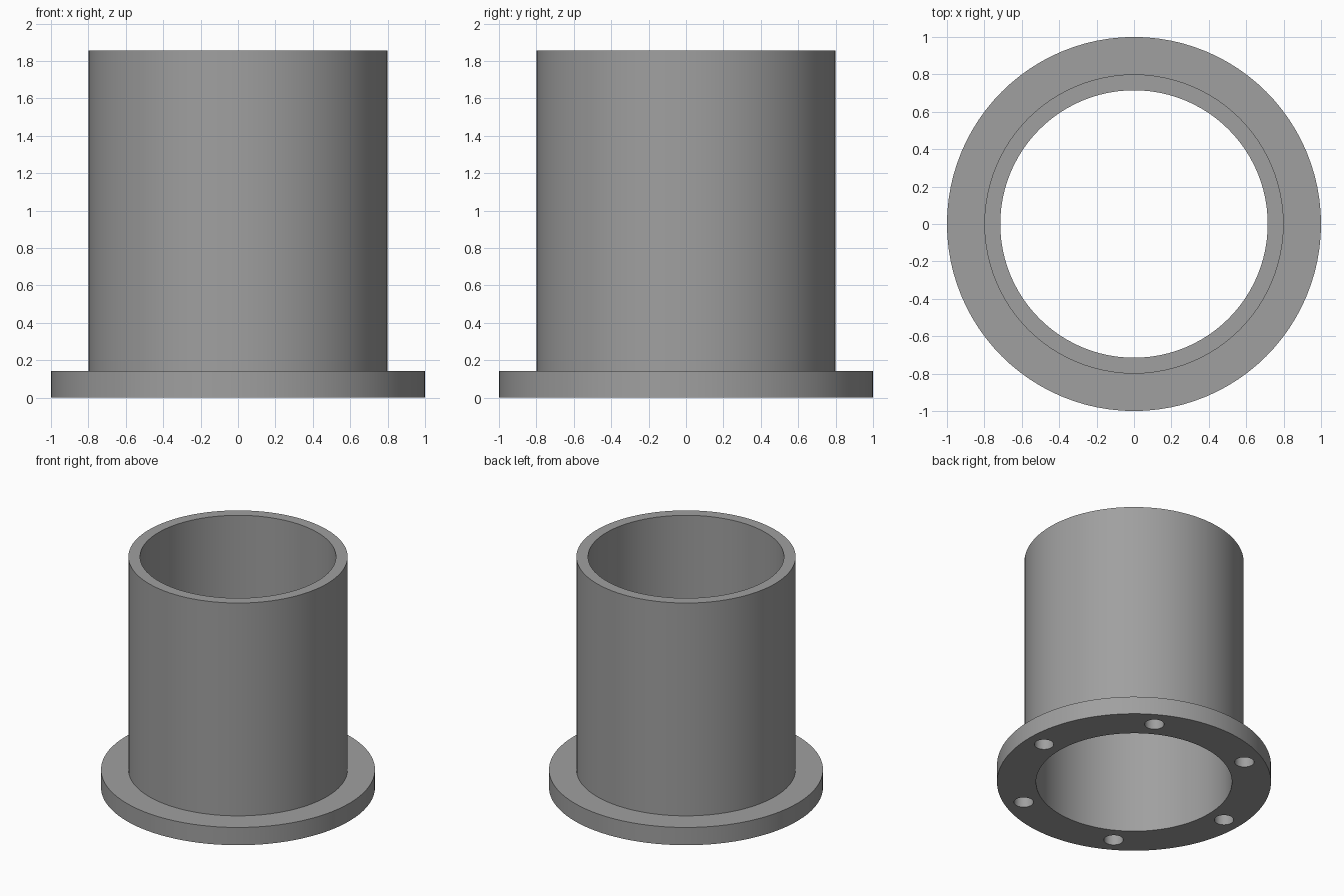
import bpy, bmesh, math

if "Cube" in bpy.data.objects:
    bpy.data.objects.remove(bpy.data.objects["Cube"])

SEGMENTS = 96
BORE, TUBE, FLANGE = 0.715, 0.80, 1.0      # radii
FLANGE_TOP, HEIGHT = 0.143, 1.857
HOLE_COUNT, HOLE_RADIUS, HOLE_CIRCLE, HOLE_DEPTH = 6, 0.071, 0.857, 0.107

grey = bpy.data.materials.new("machined grey")
grey.diffuse_color = (0.35, 0.35, 0.35, 1)
grey.use_nodes = True
grey.node_tree.nodes["Principled BSDF"].inputs["Base Color"].default_value = grey.diffuse_color


def lathe(name, profile):
    """Revolve a closed (radius, z) profile around the z axis."""
    bm = bmesh.new()
    rings = []
    for i in range(SEGMENTS):
        a = math.tau * i / SEGMENTS
        rings.append([bm.verts.new((r * math.cos(a), r * math.sin(a), z)) for r, z in profile])
    n = len(profile)
    for i in range(SEGMENTS):
        p, q = rings[i], rings[(i + 1) % SEGMENTS]
        for j in range(n):
            k = (j + 1) % n
            bm.faces.new((p[j], q[j], q[k], p[k]))
    bmesh.ops.recalc_face_normals(bm, faces=bm.faces)
    mesh = bpy.data.meshes.new(name)
    bm.to_mesh(mesh)
    bm.free()
    mesh.materials.append(grey)
    obj = bpy.data.objects.new(name, mesh)
    bpy.context.collection.objects.link(obj)
    return obj


# Tube and flange turned as one solid
sleeve = lathe("flanged_sleeve", [
    (BORE, 0), (FLANGE, 0), (FLANGE, FLANGE_TOP),
    (TUBE, FLANGE_TOP), (TUBE, HEIGHT), (BORE, HEIGHT)])

# Blind bolt holes in the underside of the flange
bm = bmesh.new()
for i in range(HOLE_COUNT):
    a = math.tau * i / HOLE_COUNT
    made = bmesh.ops.create_cone(bm, cap_ends=True, segments=32, radius1=HOLE_RADIUS,
                                 radius2=HOLE_RADIUS, depth=2 * HOLE_DEPTH)
    bmesh.ops.translate(bm, verts=made["verts"],
                        vec=(HOLE_CIRCLE * math.cos(a), HOLE_CIRCLE * math.sin(a), 0))
mesh = bpy.data.meshes.new("bolt_hole_cutter")
bm.to_mesh(mesh)
bm.free()
mesh.materials.append(grey)
cutter = bpy.data.objects.new("bolt_hole_cutter", mesh)
bpy.context.collection.objects.link(cutter)
cutter.hide_render = True

cut = sleeve.modifiers.new("bolt_holes", 'BOOLEAN')
cut.operation = 'DIFFERENCE'
cut.solver = 'EXACT'
cut.object = cutter
bpy.context.view_layer.objects.active = sleeve
sleeve.select_set(True)
bpy.ops.object.modifier_apply(modifier=cut.name)
bpy.data.objects.remove(cutter)

# Smooth walls, sharp rims
bpy.ops.object.shade_smooth_by_angle(angle=math.radians(30))
